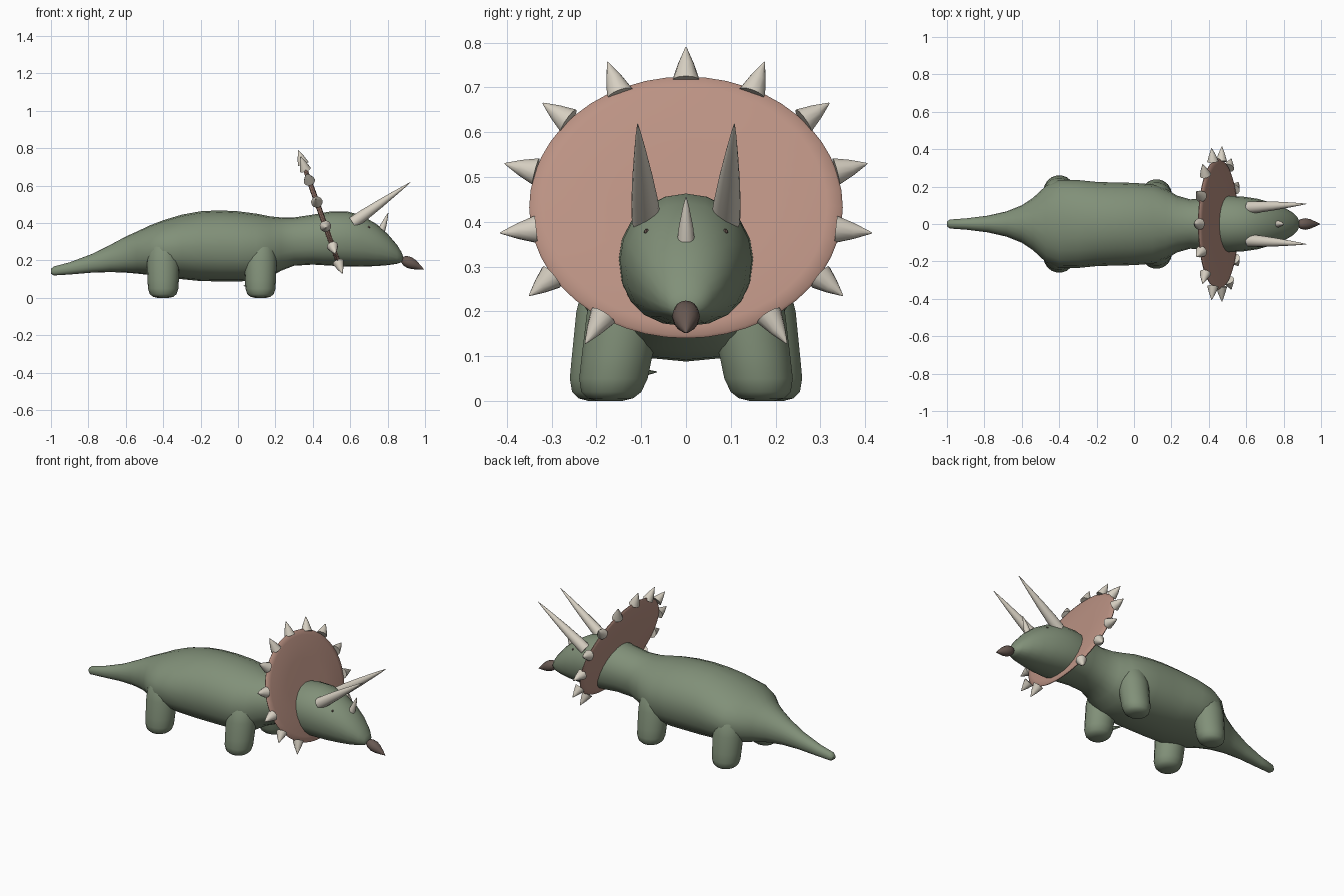
import bpy
import bmesh
import math
from mathutils import Vector

if "Cube" in bpy.data.objects:
    bpy.data.objects.remove(bpy.data.objects["Cube"])


def make_material(name, rgb):
    material = bpy.data.materials.new(name)
    material.use_nodes = True
    colour = (*rgb, 1)
    material.diffuse_color = colour
    shader = material.node_tree.nodes["Principled BSDF"]
    shader.inputs["Base Color"].default_value = colour
    shader.inputs["Roughness"].default_value = 0.7
    return material


skin = make_material("moss green skin", (0.22, 0.28, 0.19))
pink = make_material("dusty pink frill", (0.50, 0.29, 0.23))
ivory = make_material("ivory horn", (0.68, 0.63, 0.54))
brown = make_material("dark brown beak", (0.14, 0.10, 0.085))


def loft(name, rings, sides, material, squareness=1.0, angle=50):
    """Skin a list of rings, each given as centre, half-axis u and half-axis v."""
    bm = bmesh.new()
    loops = []
    for centre, u, v in rings:
        loop = []
        for i in range(sides):
            a = math.tau * i / sides
            c, s = math.cos(a), math.sin(a)
            # Fuller lower half when squareness is below one
            if s < 0:
                c = math.copysign(abs(c) ** squareness, c)
                s = -abs(s) ** squareness
            loop.append(bm.verts.new(Vector(centre) + Vector(u) * c + Vector(v) * s))
        loops.append(loop)
    for a, b in zip(loops, loops[1:]):
        for i in range(sides):
            j = (i + 1) % sides
            bm.faces.new((a[i], a[j], b[j], b[i]))
    bm.faces.new(loops[0][::-1])
    bm.faces.new(loops[-1])
    bmesh.ops.recalc_face_normals(bm, faces=bm.faces)
    mesh = bpy.data.meshes.new(name)
    bm.to_mesh(mesh)
    bm.free()
    obj = bpy.data.objects.new(name, mesh)
    bpy.context.collection.objects.link(obj)
    mesh.materials.append(material)
    bpy.ops.object.select_all(action="DESELECT")
    obj.select_set(True)
    bpy.context.view_layer.objects.active = obj
    bpy.ops.object.shade_smooth_by_angle(angle=math.radians(angle))
    return obj


def spike(name, base, tip, profile, material, sides=12):
    """Round tapering part from base to tip; profile holds (fraction, radius)."""
    base, tip = Vector(base), Vector(tip)
    axis = tip - base
    u = axis.cross(Vector((0, 1, 0.01))).normalized()
    v = axis.normalized().cross(u)
    rings = [(base + axis * t, u * r, v * r) for t, r in profile]
    return loft(name, rings, sides, material)


# Body, tail, neck and head: x, top, bottom, half width
outline = [
    (-1, .155, .13, .012), (-.985, .168, .12, .024), (-.9, .19, .125, .03),
    (-.78, .235, .135, .045), (-.68, .285, .138, .068), (-.6, .328, .135, .1),
    (-.54, .355, .13, .14), (-.47, .388, .122, .205), (-.4, .415, .115, .235),
    (-.3, .445, .1, .235), (-.2, .463, .09, .225), (-.1, .468, .088, .222),
    (0, .463, .088, .22), (.1, .45, .092, .212), (.17, .436, .11, .188),
    (.23, .43, .145, .152), (.3, .43, .172, .132), (.4, .445, .178, .136),
    (.5, .463, .172, .15), (.58, .463, .168, .147), (.66, .442, .167, .135),
    (.74, .395, .17, .113), (.8, .342, .175, .09), (.85, .284, .182, .06),
    (.874, .245, .19, .037), (.882, .225, .202, .015),
]
loft("body_and_head",
     [((x, 0, (t + b) / 2), (0, w, 0), (0, 0, (t - b) / 2)) for x, t, b, w in outline],
     20, skin, squareness=.85)

# Legs, leaning inward as they rise: height, radius factor
leg_profile = [(.0, .35), (.006, .65), (.02, .85), (.05, .97), (.1, 1), (.2, 1.05),
               (.27, .95), (.32, .6)]
for side, label in ((1, "left"), (-1, "right")):
    for part, x, y, rx, ry, lean in (("front_leg", .12, .17, .083, .08, .16),
                                     ("back_leg", -.4, .19, .084, .08, .14)):
        loft(label + "_" + part,
             [((x, side * (y - lean * z), z), (rx * k, 0, 0), (0, ry * k, 0))
              for z, k in leg_profile], 18, skin)

# Small skin fold beside the right front leg
spike("right_leg_skin_fold", (.09, -.15, .06), (.03, -.065, .065),
      [(0, .03), (.5, .012), (1, .001)], skin, 6)

# Frill: a thin tilted lens-shaped oval
FRILL = Vector((.45, 0, .432))
SLOPE = -.356
up = Vector((SLOPE, 0, 1)).normalized()
normal = Vector((1, 0, -SLOPE)).normalized()
frill_profile = [(-.014, .5), (-.012, .9), (-.006, .985), (0, 1), (.006, .985),
                 (.012, .9), (.014, .5)]
loft("frill", [(FRILL + normal * d, Vector((0, .35 * k, 0)), up * .31 * k)
               for d, k in frill_profile], 48, pink)


# Spikes around the frill rim, in the plane of the frill: base y, z and tip y, z
def on_frill(y, z):
    return FRILL + Vector(((z - FRILL.z) * SLOPE, y, z - FRILL.z))


rim = [(0, .715, 0, .79), (.147, .685, .175, .757), (.262, .625, .32, .665),
       (.335, .512, .405, .53), (.335, .383, .415, .375), (.3, .277, .35, .235),
       (.185, .19, .225, .128)]
spike_profile = [(0, .031), (.5, .018), (.95, .003), (1, .001)]
for n, (by, bz, ty, tz) in enumerate(rim):
    for side in ((1, -1) if by else (1,)):
        spike(f"frill_spike_{n}_{'left' if side > 0 else 'right'}",
              on_frill(side * by, bz), on_frill(side * ty, tz), spike_profile, ivory)

# Brow horns and eyes
for side, label in ((1, "left"), (-1, "right")):
    spike(label + "_brow_horn", (.615, side * .088, .402), (.922, side * .108, .618),
          [(0, .033), (.2, .03), (.45, .023), (.7, .014), (.9, .006), (1, .001)], ivory, 16)
    bpy.ops.mesh.primitive_uv_sphere_add(segments=8, ring_count=6, radius=.006,
                                         location=(.7, side * .088, .378))
    eye = bpy.context.object
    eye.name = label + "_eye"
    eye.data.materials.append(brown)
    bpy.ops.object.shade_smooth_by_angle()

# Nose horn
spike("nose_horn", (.762, 0, .345), (.803, 0, .455),
      [(0, .021), (.4, .016), (.8, .007), (1, .001)], ivory)

# Beak, a teardrop just ahead of the snout
spike("beak", (.876, 0, .208), (.994, 0, .152),
      [(0, .006), (.04, .018), (.15, .027), (.35, .031), (.55, .026), (.8, .013),
       (.95, .004), (1, .001)], brown, 16)
